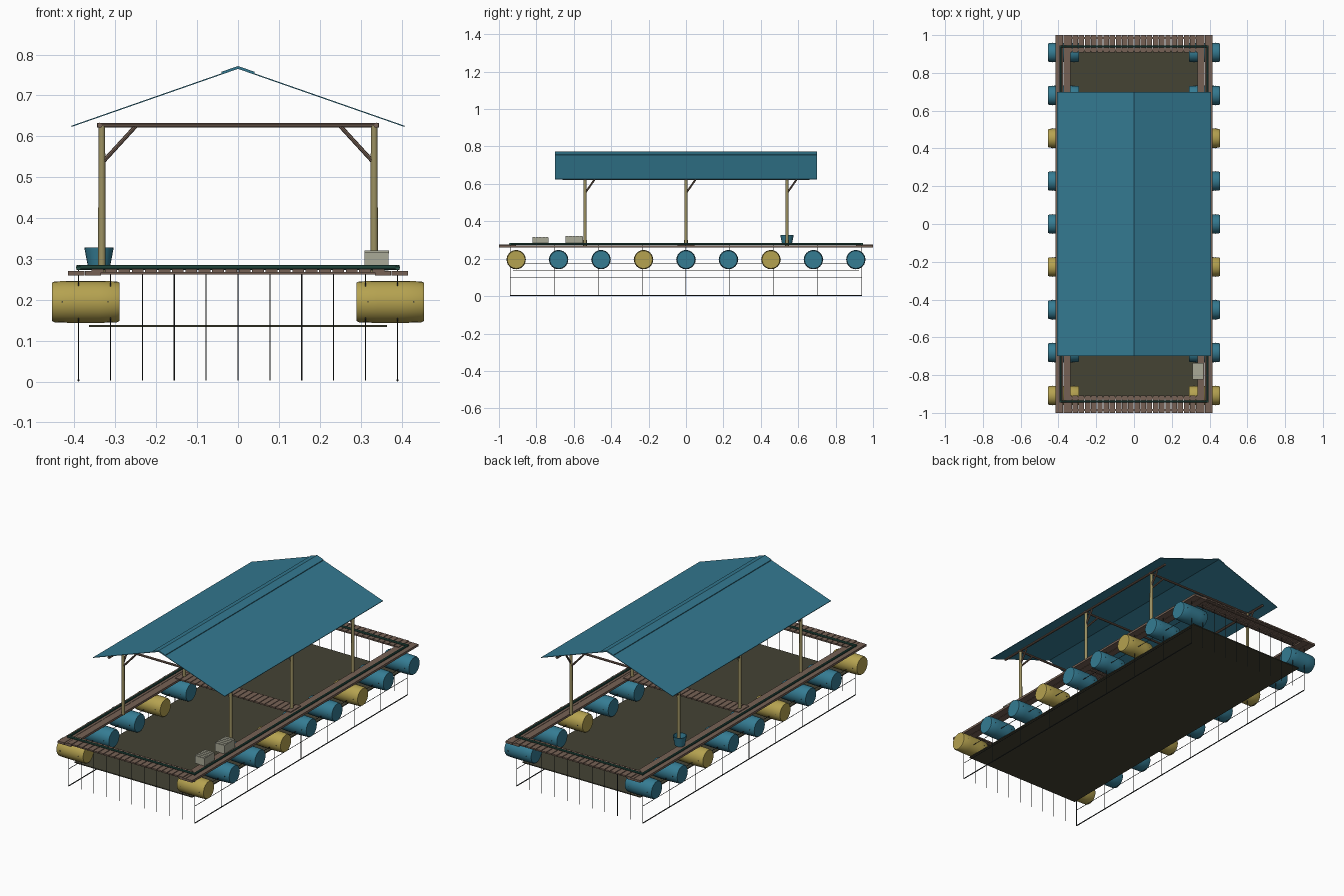
import bpy, bmesh, math
from mathutils import Vector, Matrix

if "Cube" in bpy.data.objects:
    bpy.data.objects.remove(bpy.data.objects["Cube"])


def mat(name, c):
    m = bpy.data.materials.new(name)
    m.diffuse_color = (*c, 1)
    m.use_nodes = True
    m.node_tree.nodes["Principled BSDF"].inputs["Base Color"].default_value = m.diffuse_color
    return m


BLUE = mat("blue plastic", (0.035, 0.20, 0.29))
ROOF = mat("roof blue", (0.033, 0.19, 0.28))
YELLOW = mat("yellow plastic", (0.46, 0.36, 0.08))
WOOD = mat("weathered brown wood", (0.18, 0.12, 0.09))
BAMBOO = mat("bamboo tan", (0.33, 0.28, 0.12))
GREEN = mat("dark green pipe", (0.022, 0.085, 0.065))
OLIVE = mat("dark olive net", (0.058, 0.056, 0.034))
ROPE = mat("dark rope", (0.03, 0.035, 0.035))
CRATE = mat("pale crate", (0.40, 0.40, 0.31))


def finish(bm, name, m, smooth=False):
    me = bpy.data.meshes.new(name)
    bmesh.ops.recalc_face_normals(bm, faces=bm.faces)
    bm.to_mesh(me)
    bm.free()
    me.materials.append(m)
    ob = bpy.data.objects.new(name, me)
    bpy.context.collection.objects.link(ob)
    if smooth:
        bpy.context.view_layer.objects.active = ob
        bpy.ops.object.select_all(action='DESELECT')
        ob.select_set(True)
        bpy.ops.object.shade_smooth_by_angle(angle=math.radians(35))
    return ob


def add_box(bm, x0, x1, y0, y1, z0, z1):
    c = Vector(((x0 + x1) / 2, (y0 + y1) / 2, (z0 + z1) / 2))
    s = Matrix.Diagonal((x1 - x0, y1 - y0, z1 - z0, 1))
    bmesh.ops.create_cube(bm, size=1, matrix=Matrix.Translation(c) @ s)


def add_rod(bm, a, b, r, n=8, r2=None):
    a, b = Vector(a), Vector(b)
    d = b - a
    q = d.to_track_quat('Z', 'Y').to_matrix().to_4x4()
    bmesh.ops.create_cone(bm, cap_ends=True, segments=n, radius1=r,
                          radius2=r if r2 is None else r2, depth=d.length,
                          matrix=Matrix.Translation((a + b) / 2) @ q)


SIDES = (-1, 1)

# floating barrels with a slight bulge, and rope pins through them
pins = bmesh.new()
for i in range(9):
    y = -0.908 + i * 0.227
    for s in SIDES:
        bm = bmesh.new()
        prof = [(0.290, 0.047), (0.296, 0.050), (0.34, 0.0515), (0.405, 0.0515), (0.449, 0.050), (0.455, 0.047)]
        rings = []
        for x, r in prof:
            rings.append([bm.verts.new((s * x, y + r * math.cos(2 * math.pi * k / 24),
                                        0.195 + r * math.sin(2 * math.pi * k / 24))) for k in range(24)])
        for r0, r1 in zip(rings, rings[1:]):
            for k in range(24):
                bm.faces.new((r0[k], r0[(k + 1) % 24], r1[(k + 1) % 24], r1[k]))
        bm.faces.new(rings[0])
        bm.faces.new(rings[-1])
        finish(bm, "float_barrel", YELLOW if i % 3 == 0 else BLUE, True)
        for x in (0.318, 0.43):
            add_rod(pins, (s * x, y - 0.053, 0.195), (s * x, y + 0.053, 0.195), 0.002, 6)
finish(pins, "barrel_rope_pins", ROPE)

# long side walkways, two boards each
bm = bmesh.new()
for s in SIDES:
    for a, b in ((0.335, 0.374), (0.376, 0.416)):
        add_box(bm, min(s * a, s * b), max(s * a, s * b), -1, 1, 0.259, 0.271)
finish(bm, "side_walkway", WOOD)

# cross walkways of short planks
for name, y0, y1 in (("front_walkway", -1, -0.908), ("back_walkway", 0.908, 1), ("middle_walkway", -0.045, 0.045)):
    bm = bmesh.new()
    n = 22
    w = 0.72 / n
    for k in range(n):
        x = -0.36 + k * w
        add_box(bm, x + 0.002, x + w - 0.002, y0, y1, 0.267, 0.275)
    for y in (y0 + 0.015, y1 - 0.015):
        add_box(bm, -0.36, 0.36, y - 0.006, y + 0.006, 0.262, 0.268)
    finish(bm, name, WOOD)

# green pipe frame holding the net
bm = bmesh.new()
for s in SIDES:
    add_rod(bm, (s * 0.39, -0.945, 0.279), (s * 0.39, 0.945, 0.279), 0.006, 10)
    add_rod(bm, (-0.395, s * 0.94, 0.279), (0.395, s * 0.94, 0.279), 0.006, 10)
finish(bm, "net_frame_pipe", GREEN, True)

# net floor
bm = bmesh.new()
add_box(bm, -0.365, 0.365, -0.925, 0.925, 0.133, 0.138)
finish(bm, "net_floor", OLIVE)

# hanging net lines
bm = bmesh.new()
for s in SIDES:
    for k in range(11):
        x = -0.39 + k * 0.078
        add_rod(bm, (x, s * 0.94, 0.003), (x, s * 0.94, 0.275), 0.0015, 5)
    for k in range(1, 8):
        y = -0.94 + k * 0.235
        add_rod(bm, (s * 0.39, y, 0.003), (s * 0.39, y, 0.275), 0.0015, 5)
    for z, r in ((0.003, 0.003), (0.098, 0.0015), (0.175, 0.0015)):
        add_rod(bm, (s * 0.39, -0.94, z), (s * 0.39, 0.94, z), r, 6)
finish(bm, "net_lines", ROPE)

# roof posts
bm = bmesh.new()
for s in SIDES:
    for y in (-0.54, 0, 0.54):
        add_rod(bm, (s * 0.333, y, 0.265), (s * 0.333, y, 0.627), 0.0095, 12, 0.008)
finish(bm, "roof_posts", BAMBOO, True)

# beams, rafters and braces
bm = bmesh.new()
for s in SIDES:
    add_rod(bm, (s * 0.338, -0.66, 0.627), (s * 0.338, 0.66, 0.627), 0.0065, 10)
    for y in (-0.54, 0, 0.54):
        add_rod(bm, (s * 0.328, y, 0.54), (s * 0.25, y, 0.625), 0.005, 8)
        add_rod(bm, (s * 0.333, y, 0.55), (s * 0.333, y + 0.05, 0.622), 0.005, 8)
for y in (-0.54, 0, 0.54):
    add_rod(bm, (-0.345, y, 0.627), (0.345, y, 0.627), 0.006, 10)
finish(bm, "roof_frame", WOOD, True)


# gable sheets and ridge cap
def gable(name, half, drop, top, t, y):
    bm = bmesh.new()
    pts = [(-half, top - drop), (0, top), (half, top - drop),
           (half, top - drop - t), (0, top - t), (-half, top - drop - t)]
    a = [bm.verts.new((x, -y, z)) for x, z in pts]
    b = [bm.verts.new((x, y, z)) for x, z in pts]
    for k in range(6):
        bm.faces.new((a[k], a[(k + 1) % 6], b[(k + 1) % 6], b[k]))
    for v in (a, b):
        bm.faces.new((v[0], v[1], v[4], v[5]))
        bm.faces.new((v[1], v[2], v[3], v[4]))
    finish(bm, name, ROOF)


gable("roof_sheets", 0.407, 0.142, 0.768, 0.003, 0.70)
gable("ridge_cap", 0.04, 0.014, 0.772, 0.004, 0.70)

# feed bucket, hollow with a thin wall
bm = bmesh.new()
rings = []
for r, z in ((0.026, 0.275), (0.036, 0.328), (0.032, 0.328), (0.023, 0.282)):
    rings.append([bm.verts.new((-0.34 + r * math.cos(2 * math.pi * k / 20), 0.54 + r * math.sin(2 * math.pi * k / 20), z))
                  for k in range(20)])
for r0, r1 in zip(rings, rings[1:]):
    for k in range(20):
        bm.faces.new((r0[k], r0[(k + 1) % 20], r1[(k + 1) % 20], r1[k]))
bm.faces.new(rings[0])
bm.faces.new(rings[-1])
finish(bm, "feed_bucket", BLUE, True)

# two crates with lid slats
for y0, y1, top in ((-0.822, -0.735, 0.317), (-0.645, -0.552, 0.321)):
    bm = bmesh.new()
    add_box(bm, 0.31, 0.368, y0, y1, 0.272, top - 0.003)
    w = (y1 - y0) / 5
    for k in range(5):
        add_box(bm, 0.309, 0.369, y0 + k * w + 0.002, y0 + (k + 1) * w - 0.002, top - 0.004, top)
    finish(bm, "crate", CRATE)
